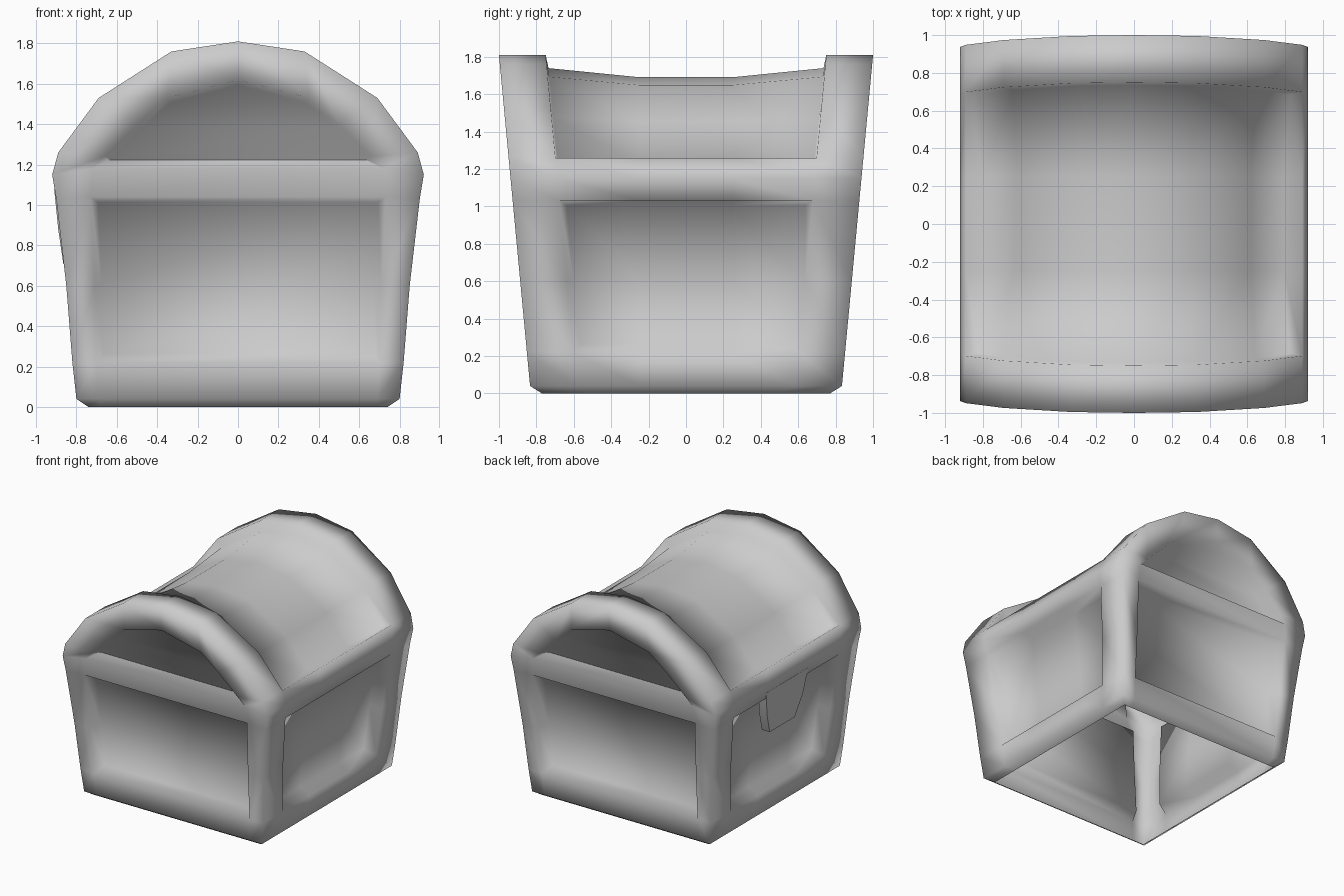
import bpy, bmesh

old = bpy.data.objects.get("Cube")
if old:
    bpy.data.objects.remove(old, do_unlink=True)

grey = bpy.data.materials.new("plain grey")
grey.use_nodes = True
colour = (0.6, 0.6, 0.6, 1)
grey.diffuse_color = colour
grey.node_tree.nodes["Principled BSDF"].inputs["Base Color"].default_value = colour


def finish(bm, name, angle):
    mesh = bpy.data.meshes.new(name)
    bm.to_mesh(mesh)
    bm.free()
    obj = bpy.data.objects.new(name, mesh)
    bpy.context.collection.objects.link(obj)
    mesh.materials.append(grey)
    bpy.ops.object.select_all(action='DESELECT')
    obj.select_set(True)
    bpy.context.view_layer.objects.active = obj
    bpy.ops.object.shade_smooth_by_angle(angle=angle)
    return obj


# Half outline from the foot to the ridge: outer x, z and end-opening x, z
half = [(.74, 0, .68, 0), (.80, .04, .69, .04), (.82, .22, .70, .22),
        (.85, .60, .71, .60), (.90, 1.03, .73, 1.04), (.92, 1.15, .72, 1.18),
        (.89, 1.26, .66, 1.24), (.69, 1.53, .50, 1.40),
        (.33, 1.76, .35, 1.53), (0, 1.81, 0, 1.62)]
last = len(half) - 1
SILL, BEAM, RAIL = 2, 4, 6      # rows where the rails begin and end


def end_y(z):
    return .77 if z == 0 else .83 + .094 * z


bm = bmesh.new()
outline = [(s, i) for s, i in [(-1, i) for i in range(last)]
           + [(1, i) for i in range(last, -1, -1)]]

# Vertices across the long band and round the end openings
band, opening = [], {}
for s, i in outline:
    x, z, ix, iz = half[i]
    y = end_y(z)
    columns = [-y, .25 - y, -.25, .25, y - .25, y]
    band.append([bm.verts.new((s * x, c, z)) for c in columns])
    for e in (-1, 1):
        opening[s, i, e] = bm.verts.new((s * ix, e * end_y(iz), iz))
for e in (-1, 1):
    opening[-1, last, e] = opening[1, last, e]

lid, sides, ends = [], [[], []], [[], [], [], []]

# Long band: posts, rails, side panels and curved lid
for k in range(len(outline) - 1):
    row = min(outline[k][1], outline[k + 1][1])
    for c in range(5):
        face = bm.faces.new((band[k][c], band[k][c + 1],
                             band[k + 1][c + 1], band[k + 1][c]))
        if 0 < c < 4:
            if row >= RAIL:
                lid.append(face)
            elif SILL <= row < BEAM:
                sides[k > last].append(face)

# Ends: arch frame, cross rails, lower and upper panels
for n, e in enumerate((-1, 1)):
    col = 0 if e < 0 else 5
    for k in range(len(outline) - 1):
        (s, i), (t, j) = outline[k], outline[k + 1]
        side = s if i < last else t
        bm.faces.new((band[k][col], band[k + 1][col],
                      opening[side, j, e], opening[side, i, e]))
    for i in range(last):
        loop = [opening[-1, i, e], opening[1, i, e], opening[1, i + 1, e]]
        if i + 1 < last:
            loop.append(opening[-1, i + 1, e])
        face = bm.faces.new(loop)
        if SILL <= i < BEAM:
            ends[n].append(face)
        elif i > BEAM:
            ends[n + 2].append(face)

bmesh.ops.recalc_face_normals(bm, faces=bm.faces[:])


def recess(faces, thickness, depth):
    bmesh.ops.inset_region(bm, faces=faces, thickness=thickness, depth=-depth,
                           use_even_offset=True, use_boundary=True)


for panel in sides + ends:
    recess(panel, .035, .09)
recess(lid, .015, .07)

# Lid sags towards its middle
for v in {v for f in lid for v in f.verts}:
    if abs(v.co.y) < .3:
        v.co.x *= .965
        v.co.z -= .045 * (v.co.z - 1.2) / .5
finish(bm, "chest_shell", 1.75)

# Clasp hanging from the rail, tapered towards its foot
bm = bmesh.new()
rings = []
for x, z, w in ((-.91, 1.08, .27), (-.89, .88, .23), (-.865, .71, .16)):
    rings.append([bm.verts.new(p) for p in
                  ((x, -w, z), (x, w, z), (x + .07, w, z), (x + .07, -w, z))])
for a, b in zip(rings, rings[1:]):
    for i in range(4):
        j = (i + 1) % 4
        bm.faces.new((a[i], a[j], b[j], b[i]))
bm.faces.new(rings[0])
bm.faces.new(rings[-1])
bmesh.ops.recalc_face_normals(bm, faces=bm.faces[:])
finish(bm, "clasp", .6)
